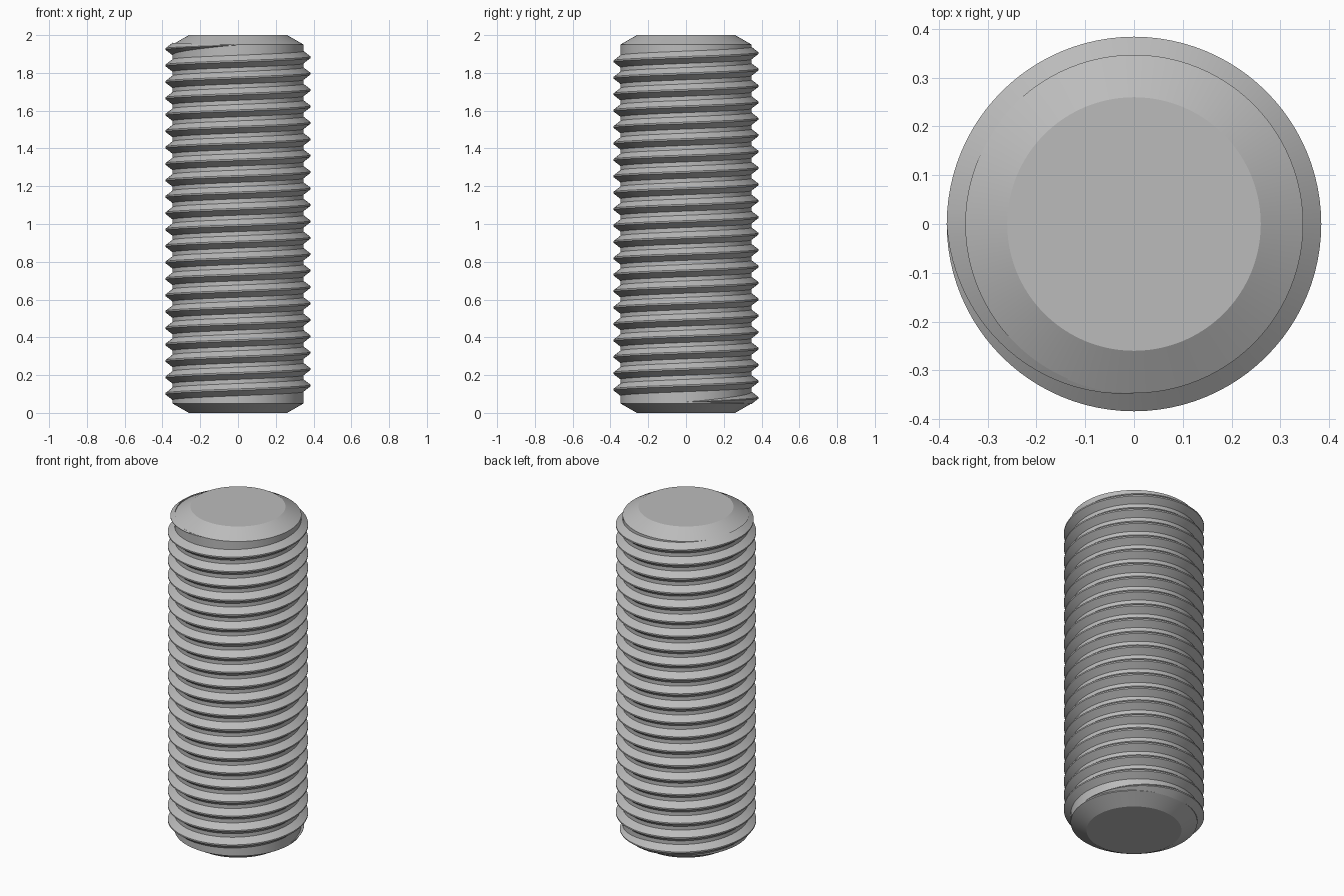
import bpy
import bmesh
import math

CORE, CREST = 0.347, 0.384      # core and crest radii
PITCH = 0.0869
START_Z, TURNS = 0.058, 21.75
SEG = 96                        # segments per turn
ROOT_HALF, CREST_HALF = 0.034, 0.004

# Scene setup
cube = bpy.data.objects.get("Cube")
if cube:
    bpy.data.objects.remove(cube)

steel = bpy.data.materials.new("grey_steel")
steel.use_nodes = True
GREY = (0.5, 0.5, 0.5, 1)
steel.diffuse_color = GREY
steel.node_tree.nodes["Principled BSDF"].inputs["Base Color"].default_value = GREY


def finish(name, bm):
    """Turn a bmesh into a shaded object."""
    bmesh.ops.recalc_face_normals(bm, faces=bm.faces)
    mesh = bpy.data.meshes.new(name)
    bm.to_mesh(mesh)
    bm.free()
    mesh.materials.append(steel)
    obj = bpy.data.objects.new(name, mesh)
    bpy.context.collection.objects.link(obj)
    bpy.ops.object.select_all(action="DESELECT")
    obj.select_set(True)
    bpy.context.view_layer.objects.active = obj
    bpy.ops.object.shade_smooth_by_angle(angle=math.radians(25))


def bridge(bm, a, b, closed):
    """Join two rows of vertices with quads."""
    n = len(a)
    for i in range(n if closed else n - 1):
        j = (i + 1) % n
        bm.faces.new((a[i], a[j], b[j], b[i]))


def point(radius, angle, z):
    return (radius * math.cos(angle), radius * math.sin(angle), z)


# Core rod with chamfered ends
bm = bmesh.new()
rings = [[bm.verts.new(point(r, math.tau * i / SEG, z)) for i in range(SEG)]
         for r, z in ((0.26, 0), (CORE, 0.05), (CORE, 1.95), (0.26, 2))]
for lower, upper in zip(rings, rings[1:]):
    bridge(bm, lower, upper, True)
bm.faces.new(rings[0])
bm.faces.new(rings[-1])
finish("rod_core", bm)

# Helical thread, fading out over a quarter turn at each end
bm = bmesh.new()
rows = []
for i in range(int(TURNS * SEG) + 1):
    turn = i / SEG
    fade = min(1, turn * 4, (TURNS - turn) * 4)
    z = START_Z + PITCH * turn
    crest = CORE + (CREST - CORE) * fade
    root = CORE - 0.002
    profile = ((root, -ROOT_HALF), (crest, -CREST_HALF),
               (crest, CREST_HALF), (root, ROOT_HALF))
    rows.append([bm.verts.new(point(r, math.tau * turn, z + dz * max(fade, 0.1)))
                 for r, dz in profile])
for a, b in zip(rows, rows[1:]):
    bridge(bm, a, b, True)
bm.faces.new(rows[0])
bm.faces.new(rows[-1])
finish("helical_thread", bm)
